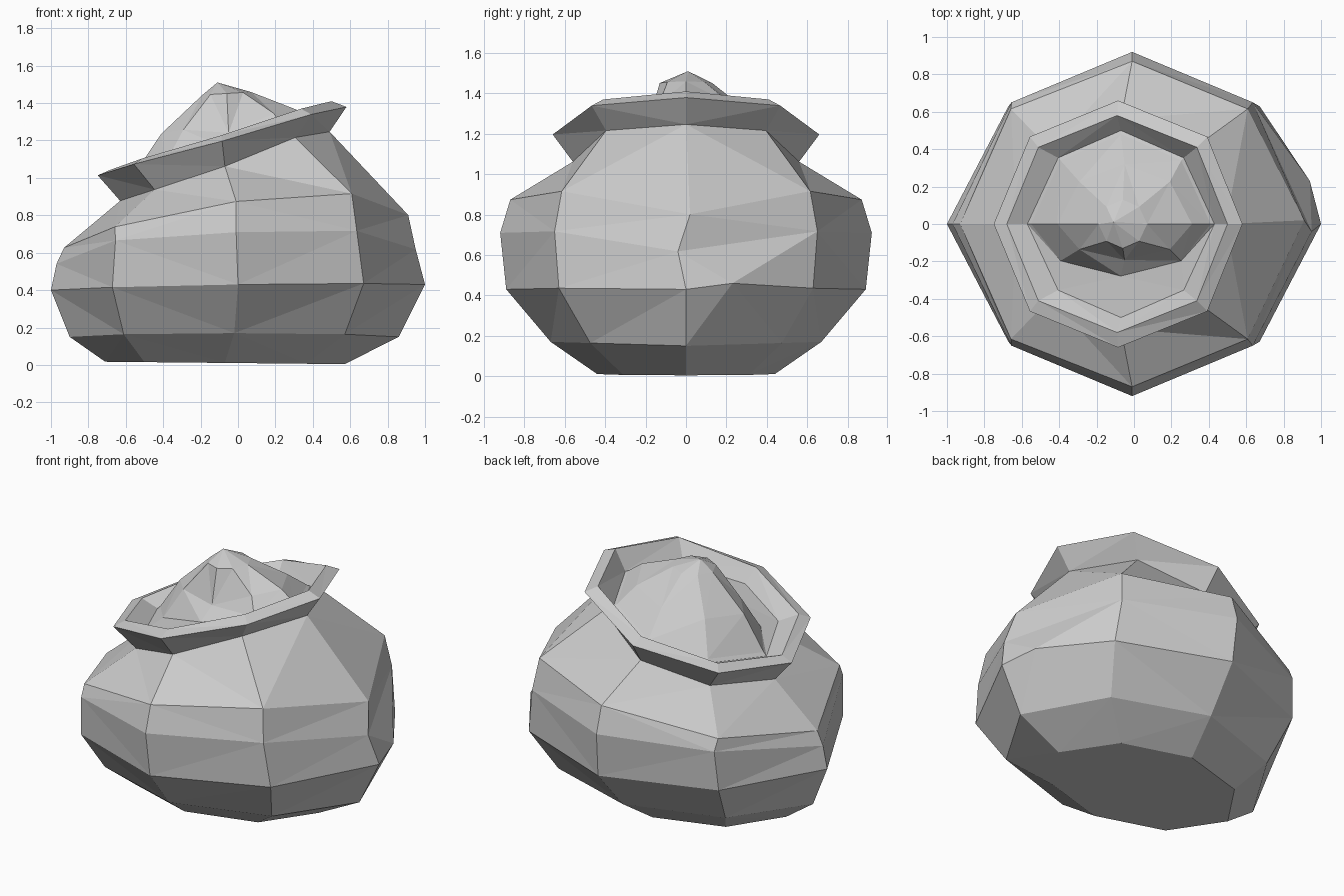
import bpy
import bmesh
from math import sin, cos, tau
from mathutils import Vector

cube = bpy.data.objects.get("Cube")
if cube:
    bpy.data.objects.remove(cube)

SIDES = 8

# One plain cloth colour
cloth = bpy.data.materials.new("grey cloth")
cloth.use_nodes = True
colour = (0.6, 0.6, 0.6, 1)
cloth.diffuse_color = colour
cloth.node_tree.nodes["Principled BSDF"].inputs["Base Color"].default_value = colour


def add_ring(bm, cx, rx, ry, z, slope, bulge=0, front=1):
    """Tilted octagon; slope tips it along x, bulge lifts its front and back,
    front scales the half that faces forward."""
    verts = []
    for i in range(SIDES):
        c, s = cos(tau * i / SIDES), sin(tau * i / SIDES)
        x = cx + rx * c * (0.95 if i % 2 else 1)
        y = ry * s * (front if s < 0 else 1)
        verts.append(bm.verts.new((x, y, z + slope * x + bulge * abs(s))))
    return verts


def nudge(ring, corners, dx, dz):
    for i in corners:
        ring[i].co += Vector((dx, 0, dz))


def loft(bm, rings):
    for low, high in zip(rings, rings[1:]):
        for i in range(SIDES):
            j = (i + 1) % SIDES
            bm.faces.new((low[i], low[j], high[j], high[i]))


def finish(bm, name):
    bmesh.ops.triangulate(bm, faces=[f for f in bm.faces if len(f.verts) > 3])
    bmesh.ops.recalc_face_normals(bm, faces=bm.faces)
    mesh = bpy.data.meshes.new(name)
    bm.to_mesh(mesh)
    bm.free()
    mesh.materials.append(cloth)
    bpy.context.collection.objects.link(bpy.data.objects.new(name, mesh))


LEFT_CORNERS, RIGHT_CORNERS = (1, 7), (3, 5)
HEAP_BASE = (-0.07, 0.48, 0.48, 1.18, 0.275, 0, 0.58)

# Sack: base, belly, shoulder, neck, flared lip, inner wall, ledge around the heap
bm = bmesh.new()
rings = [add_ring(bm, *r) for r in (
    (-0.07, 0.64, 0.44, 0.01, -0.01),
    (-0.02, 0.88, 0.67, 0.15, 0, 0.02),
    (0, 1.0, 0.89, 0.415, 0.015, 0.015),
    (-0.01, 0.96, 0.92, 0.58, 0.04, 0.13),
    (-0.01, 0.92, 0.87, 0.715, 0.095, 0.16),
    (-0.07, 0.56, 0.56, 1.085, 0.33),
    (-0.085, 0.665, 0.66, 1.22, 0.275),
    (-0.09, 0.59, 0.58, 1.255, 0.31),
    (-0.07, 0.50, 0.50, 1.165, 0.275),
    HEAP_BASE,
)]
loft(bm, rings)
bm.faces.new(rings[0])
# Shoulder corners sag at the low end and rise at the high end
nudge(rings[3], LEFT_CORNERS + RIGHT_CORNERS, 0, 0.02)
nudge(rings[4], LEFT_CORNERS, 0, 0.03)
nudge(rings[4], RIGHT_CORNERS, -0.03, -0.03)
# The lip kicks up at its high end
nudge(rings[5], LEFT_CORNERS, 0, 0.03)
for ring in rings[6:8]:
    nudge(ring, LEFT_CORNERS, 0.03, 0.02)
    nudge(ring, RIGHT_CORNERS, -0.025, 0)
# Creased fold on the left side
rings[3][0].co.y = -0.04
rings[4][0].co.y = 0.02
# Sagging bulge on the back of the left side
belly = rings[2]
edge = bm.edges.get((belly[0], belly[1]))
_, bump = bmesh.utils.edge_split(edge, belly[0], 0.4)
bump.co = (0.94, 0.23, 0.46)
finish(bm, "sack")

# Heaped contents, steeper toward the front
bm = bmesh.new()
heap = [add_ring(bm, *r) for r in (
    HEAP_BASE,
    (-0.05, 0.36, 0.32, 1.31, 0.18, 0, 0.6),
    (-0.06, 0.13, 0.13, 1.455, 0.06),
)]
heap[1][6].co.z -= 0.06
loft(bm, heap)
peak = bm.verts.new((-0.11, 0.01, 1.51))
for i in range(SIDES):
    bm.faces.new((heap[-1][i], heap[-1][(i + 1) % SIDES], peak))
finish(bm, "heaped_contents")
